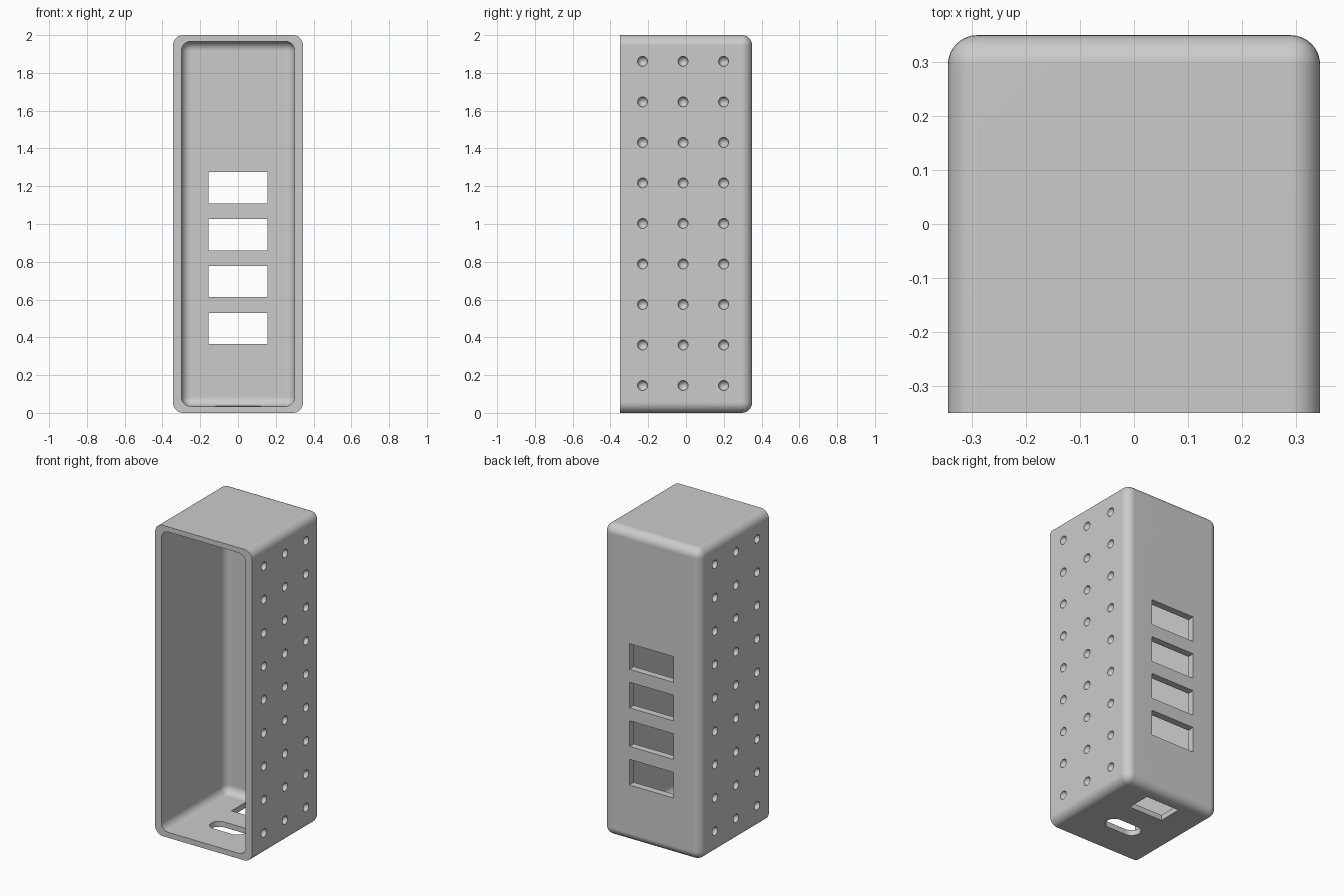
import bpy, bmesh, math
from mathutils import Matrix, Vector

old = bpy.data.objects.get("Cube")
if old:
    bpy.data.objects.remove(old, do_unlink=True)

grey = bpy.data.materials.new("light_grey")
grey.use_nodes = True
grey.diffuse_color = (0.6, 0.6, 0.6, 1)
grey.node_tree.nodes["Principled BSDF"].inputs["Base Color"].default_value = (0.6, 0.6, 0.6, 1)


def add_box(bm, lo, hi):
    lo, hi = Vector(lo), Vector(hi)
    m = Matrix.Translation((lo + hi) / 2) @ Matrix.Diagonal((*(hi - lo), 1))
    bmesh.ops.create_cube(bm, size=1, matrix=m)


def round_edges(bm, radius):
    """Round every edge except those around the open front."""
    front = min(v.co.y for v in bm.verts)
    edges = [e for e in bm.edges if any(v.co.y > front + 0.01 for v in e.verts)]
    bmesh.ops.bevel(bm, geom=edges, offset=radius, segments=8, profile=0.5, affect='EDGES')


def make_object(name, bm):
    bmesh.ops.recalc_face_normals(bm, faces=bm.faces[:])
    mesh = bpy.data.meshes.new(name)
    bm.to_mesh(mesh)
    bm.free()
    mesh.materials.append(grey)
    obj = bpy.data.objects.new(name, mesh)
    bpy.context.collection.objects.link(obj)
    return obj


def cut(target, cutter):
    mod = target.modifiers.new("cut", 'BOOLEAN')
    mod.operation, mod.solver, mod.object = 'DIFFERENCE', 'EXACT', cutter
    bpy.context.view_layer.objects.active = target
    bpy.ops.object.modifier_apply(modifier=mod.name)
    bpy.data.objects.remove(cutter, do_unlink=True)


# Outer shell, rounded everywhere but at the front rim
bm = bmesh.new()
add_box(bm, (-0.345, -0.35, 0), (0.345, 0.35, 2))
round_edges(bm, 0.055)
housing = make_object("housing", bm)

# Cavity open to the front
bm = bmesh.new()
add_box(bm, (-0.3, -0.45, 0.035), (0.3, 0.305, 1.967))
round_edges(bm, 0.05)
cut(housing, make_object("cavity", bm))

# Four back windows and a rectangular floor opening
bm = bmesh.new()
for i in range(4):
    z = 0.365 + i * 0.248
    add_box(bm, (-0.157, 0.2, z), (0.157, 0.45, z + 0.165))
add_box(bm, (-0.12, 0.105, -0.1), (0.12, 0.26, 0.1))
cut(housing, make_object("windows", bm))

# Rounded slot in the floor
bm = bmesh.new()
outline = []
for i in range(34):
    end = 1 if i < 17 else -1
    a = math.pi * ((i - (i >= 17)) / 16 - 0.5)
    outline.append(bm.verts.new((end * 0.065 + 0.055 * math.cos(a),
                                 -0.1 + 0.055 * math.sin(a), -0.1)))
base = bm.faces.new(outline)
top = bmesh.ops.extrude_face_region(bm, geom=[base])["geom"]
bmesh.ops.translate(bm, vec=(0, 0, 0.2),
                    verts=[g for g in top if isinstance(g, bmesh.types.BMVert)])
cut(housing, make_object("floor_slot", bm))

# Round dimples on both sides
bm = bmesh.new()
for side in (-1, 1):
    for row in range(9):
        for col in range(3):
            centre = (side * 0.345, -0.23 + col * 0.2145, 0.145 + row * 0.2145)
            turn = Matrix.Rotation(math.pi / 2, 4, 'Y')
            bmesh.ops.create_uvsphere(bm, u_segments=20, v_segments=11, radius=0.027,
                                      matrix=Matrix.Translation(centre) @ turn)
cut(housing, make_object("dimples", bm))

# Smooth fillets, crisp openings, flat panels
bpy.ops.object.select_all(action='DESELECT')
housing.select_set(True)
bpy.context.view_layer.objects.active = housing
bpy.ops.object.shade_smooth_by_angle(angle=math.radians(30))
weighted = housing.modifiers.new("even_normals", 'WEIGHTED_NORMAL')
weighted.keep_sharp = True
